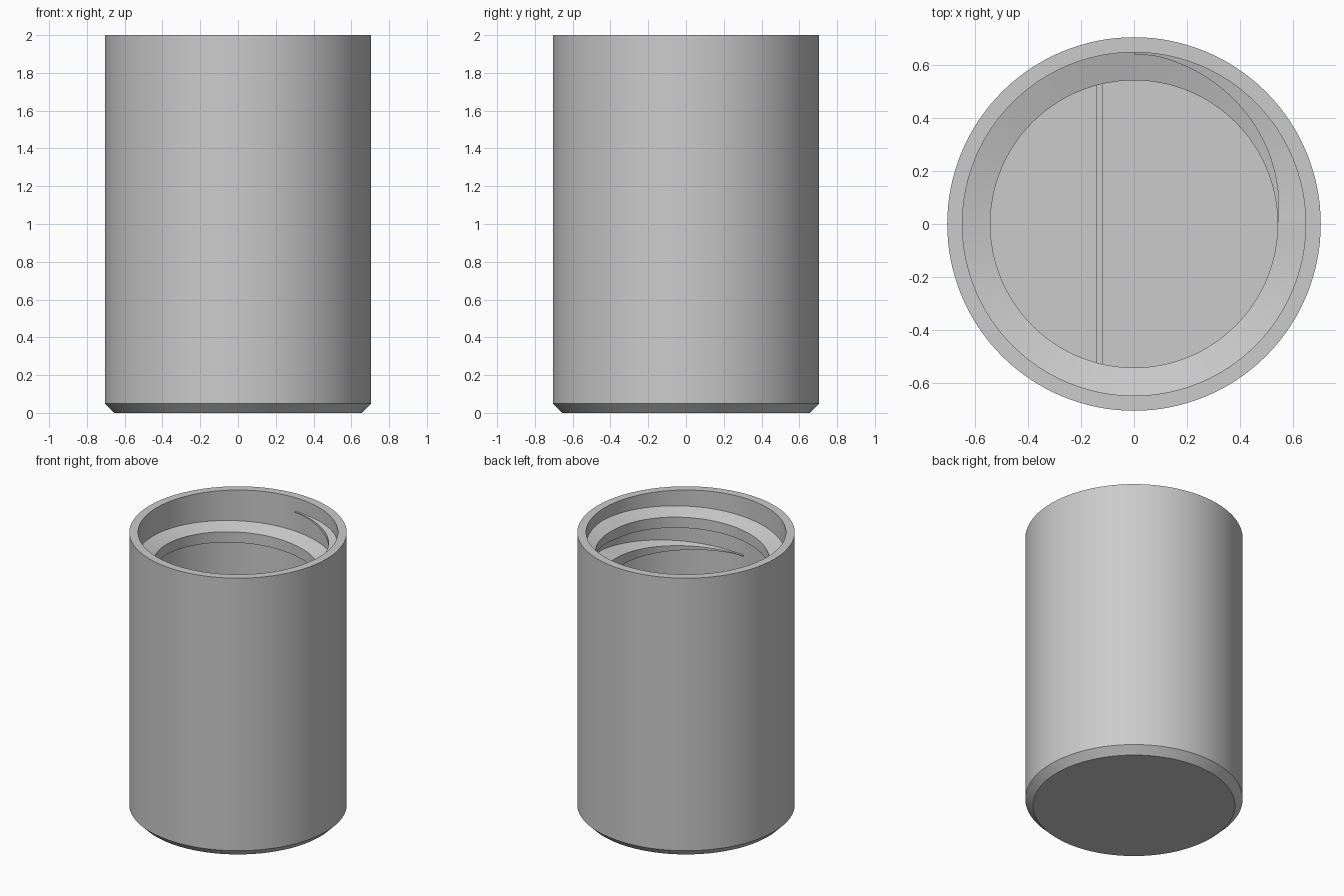
import bpy, bmesh, math

if "Cube" in bpy.data.objects:
    bpy.data.objects.remove(bpy.data.objects["Cube"])

R_OUT, R_IN, R_CREST = 0.705, 0.648, 0.542
HEIGHT, CHAMFER, FLOOR = 2.0, 0.05, 0.06
SEGMENTS = 128

grey = bpy.data.materials.new("plain_grey")
grey.use_nodes = True
grey.diffuse_color = (0.6, 0.6, 0.6, 1)
grey.node_tree.nodes["Principled BSDF"].inputs["Base Color"].default_value = grey.diffuse_color


def finish(name, bm):
    """Turn a bmesh into a shaded, coloured object."""
    bmesh.ops.recalc_face_normals(bm, faces=bm.faces)
    mesh = bpy.data.meshes.new(name)
    bm.to_mesh(mesh)
    bm.free()
    mesh.materials.append(grey)
    obj = bpy.data.objects.new(name, mesh)
    bpy.context.collection.objects.link(obj)
    bpy.ops.object.select_all(action="DESELECT")
    obj.select_set(True)
    bpy.context.view_layer.objects.active = obj
    bpy.ops.object.shade_smooth_by_angle(angle=math.radians(15))
    return obj


# Cup: chamfered base, straight outer wall, open top and hollow inside
bm = bmesh.new()
profile = [(0, 0), (R_OUT - CHAMFER, 0), (R_OUT, CHAMFER), (R_OUT, HEIGHT),
           (R_IN, HEIGHT), (R_IN, FLOOR), (0, FLOOR)]
verts = [bm.verts.new((r, 0, z)) for r, z in profile]
edges = [bm.edges.new(pair) for pair in zip(verts, verts[1:])]
bmesh.ops.spin(bm, geom=verts + edges, axis=(0, 0, 1), cent=(0, 0, 0),
               angle=math.tau, steps=SEGMENTS)
bmesh.ops.remove_doubles(bm, verts=bm.verts, dist=0.0001)
finish("cup", bm)

# Inner thread: one and a half descending turns, tapered over a quarter turn at each end
START_Z, PITCH, TURNS, TAPER = 1.90, 0.21, 1.5, 0.25
ROOT_HALF, CREST_HALF = 0.07, 0.038
bm = bmesh.new()
steps = int(SEGMENTS * TURNS)
rings = []
for i in range(steps + 1):
    turn = TURNS * i / steps
    size = max(0.08, min(1, turn / TAPER, (TURNS - turn) / TAPER))
    angle = math.pi / 2 - math.tau * turn
    centre = START_Z - PITCH * turn
    crest = R_IN - (R_IN - R_CREST) * size
    section = [(R_IN + 0.02, ROOT_HALF), (R_IN, ROOT_HALF), (crest, CREST_HALF),
               (crest, -CREST_HALF), (R_IN, -ROOT_HALF), (R_IN + 0.02, -ROOT_HALF)]
    rings.append([bm.verts.new((r * math.cos(angle), r * math.sin(angle), centre + h * size))
                  for r, h in section])
for a, b in zip(rings, rings[1:]):
    for k in range(len(a)):
        n = (k + 1) % len(a)
        bm.faces.new((a[k], a[n], b[n], b[k]))
bm.faces.new(rings[0])
bm.faces.new(rings[-1])
finish("inner_thread", bm)

# Divider: thin upright partition, off centre, its ends buried in the wall
DIVIDER_TOP = 1.35
bm = bmesh.new()
bmesh.ops.create_cube(bm, size=1)
half = math.sqrt(R_IN ** 2 - 0.13 ** 2) + 0.02
bmesh.ops.scale(bm, vec=(0.027, 2 * half, DIVIDER_TOP - FLOOR + 0.02), verts=bm.verts)
bmesh.ops.translate(bm, vec=(-0.13, 0, (DIVIDER_TOP + FLOOR - 0.02) / 2), verts=bm.verts)
finish("divider", bm)
